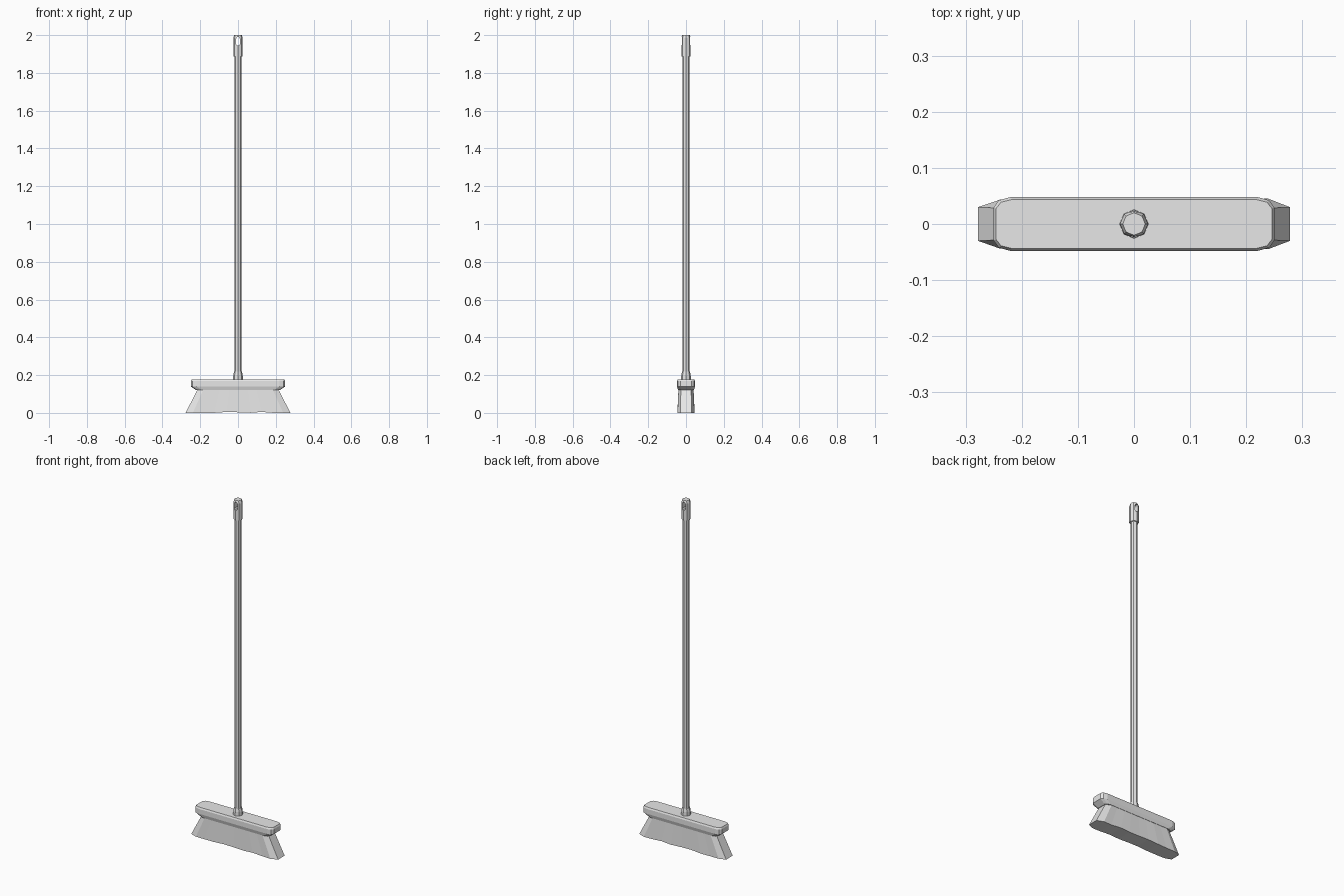
import bpy, bmesh, math, random

if "Cube" in bpy.data.objects:
    bpy.data.objects.remove(bpy.data.objects["Cube"])

random.seed(4)
grey = bpy.data.materials.new("light_grey")
grey.diffuse_color = (0.8, 0.8, 0.8, 1)
grey.use_nodes = True
grey.node_tree.nodes["Principled BSDF"].inputs["Base Color"].default_value = grey.diffuse_color


def finish(name, bm):
    bmesh.ops.recalc_face_normals(bm, faces=bm.faces)
    me = bpy.data.meshes.new(name)
    bm.to_mesh(me)
    bm.free()
    me.materials.append(grey)
    ob = bpy.data.objects.new(name, me)
    bpy.context.collection.objects.link(ob)
    return ob


def loft(name, rings):
    """Skin a stack of equal-length point rings and cap both ends."""
    bm = bmesh.new()
    rows = [[bm.verts.new(p) for p in ring] for ring in rings]
    n = len(rows[0])
    for a, b in zip(rows, rows[1:]):
        for i in range(n):
            j = (i + 1) % n
            bm.faces.new((a[i], a[j], b[j], b[i]))
    bm.faces.new(rows[0][::-1])
    bm.faces.new(rows[-1])
    return finish(name, bm)


def octagon(r, z):
    return [(r * math.cos(i * math.pi / 4), r * math.sin(i * math.pi / 4), z) for i in range(8)]


def rounded_bar(hx, hy, z):
    """Long outline with softened corners."""
    q = [(hx, hy * 0.62), (hx - 0.009, hy * 0.88), (hx - 0.03, hy)]
    half = q + [(-x, y) for x, y in reversed(q)]
    return [(x, y, z) for x, y in half + [(-x, -y) for x, y in half]]


# Pole, lower socket and upper grip
loft("pole", [octagon(0.0185, 0.165), octagon(0.0185, 1.93)])
loft("socket", [octagon(0.026, 0.165), octagon(0.025, 0.2), octagon(0.021, 0.218)])
grip = loft("grip", [octagon(0.025, 1.888), octagon(0.025, 1.985), octagon(0.02, 2.0)])

# Hanging slot cut through the grip from front to back
slot = [(0.01, 1.952), (0.01, 1.982), (0.005, 1.99),
        (-0.005, 1.99), (-0.01, 1.982), (-0.01, 1.952), (-0.005, 1.945), (0.005, 1.945)]
cutter = loft("slot_cutter", [[(x, y, z) for x, z in slot] for y in (-0.05, 0.05)])
cutter.hide_render = True
cutter.hide_viewport = True
cut = grip.modifiers.new("slot", "BOOLEAN")
cut.operation = "DIFFERENCE"
cut.solver = "EXACT"
cut.object = cutter

# Head block with bevelled top and tapered underside
loft("head_block", [rounded_bar(0.221, 0.042, 0.12), rounded_bar(0.25, 0.048, 0.14),
                    rounded_bar(0.25, 0.048, 0.168), rounded_bar(0.246, 0.044, 0.177)])

# Flared bristles, slightly uneven along the length
bm = bmesh.new()
fractions = [-1, -0.86, -0.66, -0.45, -0.22, 0, 0.24, 0.45, 0.68, 0.86, 1]
columns = []
for f in fractions:
    end = abs(f) == 1
    ring = []
    lift = 0 if abs(f) > 0.6 else random.uniform(0, 0.006)
    for s in (-1, 1):
        y_low = 0.03 if end else 0.045 + random.uniform(-0.002, 0.001)
        y_top = 0.027 if end else 0.04
        ring.append((bm.verts.new((f * 0.278, s * y_low, lift)),
                     bm.verts.new((f * 0.213, s * y_top, 0.125))))
    (fl, ft), (bl, bt) = ring
    columns.append((fl, bl, bt, ft))
for a, b in zip(columns, columns[1:]):
    for i in range(4):
        j = (i + 1) % 4
        bm.faces.new((a[i], a[j], b[j], b[i]))
bm.faces.new(columns[0])
bm.faces.new(columns[-1])
finish("bristles", bm)
